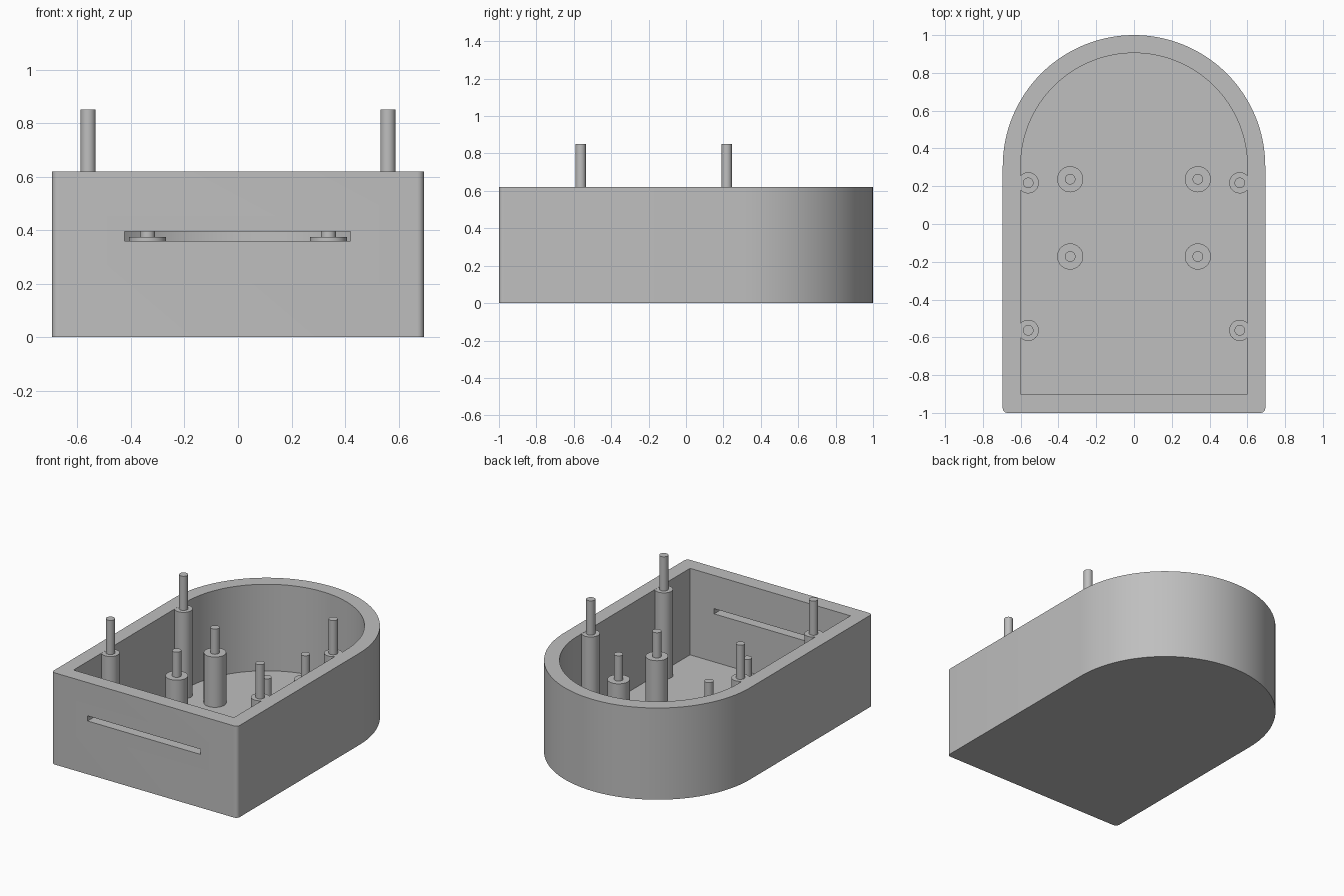
import bpy
import bmesh
from math import sin, cos, pi, radians

if "Cube" in bpy.data.objects:
    bpy.data.objects.remove(bpy.data.objects["Cube"], do_unlink=True)

# Single plain plastic colour
grey = bpy.data.materials.new("grey_plastic")
grey.use_nodes = True
colour = (0.52, 0.52, 0.52, 1)
grey.diffuse_color = colour
grey.node_tree.nodes["Principled BSDF"].inputs["Base Color"].default_value = colour

HEIGHT = 0.62
FLOOR = 0.035
ARC_Y = 0.305


def activate(obj):
    bpy.ops.object.select_all(action='DESELECT')
    obj.select_set(True)
    bpy.context.view_layer.objects.active = obj


def smooth(obj):
    activate(obj)
    bpy.ops.object.shade_smooth_by_angle(angle=radians(30))


def arc(cx, cy, r, start, end, steps):
    angles = [start + (end - start) * i / steps for i in range(steps + 1)]
    return [(cx + r * cos(a), cy + r * sin(a)) for a in angles]


def prism(name, outline, z0, z1):
    bm = bmesh.new()
    base = bm.faces.new([bm.verts.new((x, y, z0)) for x, y in outline])
    top = bmesh.ops.extrude_face_region(bm, geom=[base])["geom"]
    bmesh.ops.translate(bm, vec=(0, 0, z1 - z0),
                        verts=[v for v in top if isinstance(v, bmesh.types.BMVert)])
    bmesh.ops.recalc_face_normals(bm, faces=bm.faces)
    mesh = bpy.data.meshes.new(name)
    bm.to_mesh(mesh)
    bm.free()
    mesh.materials.append(grey)
    obj = bpy.data.objects.new(name, mesh)
    bpy.context.collection.objects.link(obj)
    return obj


def cut(target, cutter):
    mod = target.modifiers.new("cut", 'BOOLEAN')
    mod.operation = 'DIFFERENCE'
    mod.solver = 'EXACT'
    mod.object = cutter
    activate(target)
    bpy.ops.object.modifier_apply(modifier=mod.name)
    bpy.data.objects.remove(cutter, do_unlink=True)


# Box with a half-round back and small rounded front corners
W, R = 0.695, 0.025
outer = (arc(0, ARC_Y, W, 0, pi, 64)
         + arc(-W + R, -1 + R, R, pi, 1.5 * pi, 6)
         + arc(W - R, -1 + R, R, 1.5 * pi, 2 * pi, 6))
shell = prism("case_shell", outer, 0, HEIGHT)

# Cavity with square front corners
inner = arc(0, ARC_Y, 0.6, 0, pi, 64) + [(-0.6, -0.9), (0.6, -0.9)]
cut(shell, prism("cavity_cutter", inner, FLOOR, HEIGHT + 0.2))

# Slot through the front wall
slot = [(-0.425, -1.1), (0.42, -1.1), (0.42, -0.8), (-0.425, -0.8)]
cut(shell, prism("slot_cutter", slot, 0.36, 0.395))
smooth(shell)


# Stepped posts: a wide standoff with a thin pin on top
def post(name, x, y, radius, shoulder, tip):
    steps = ((0, FLOOR - 0.01), (radius, FLOOR - 0.01), (radius, shoulder),
             (0.028, shoulder), (0.028, tip), (0, tip))
    bm = bmesh.new()
    verts = [bm.verts.new((r, 0, z)) for r, z in steps]
    edges = [bm.edges.new(pair) for pair in zip(verts, verts[1:])]
    bmesh.ops.spin(bm, geom=verts + edges, cent=(0, 0, 0), axis=(0, 0, 1),
                   angle=2 * pi, steps=32)
    bmesh.ops.remove_doubles(bm, verts=bm.verts, dist=0.0001)
    bmesh.ops.recalc_face_normals(bm, faces=bm.faces)
    mesh = bpy.data.meshes.new(name)
    bm.to_mesh(mesh)
    bm.free()
    mesh.materials.append(grey)
    obj = bpy.data.objects.new(name, mesh)
    obj.location = (x, y, 0)
    bpy.context.collection.objects.link(obj)
    smooth(obj)


for side, sign in (("left", 1), ("right", -1)):
    for place, y in (("front", -0.563), ("back", 0.218)):
        post(f"{place}_{side}_wall_post", sign * 0.56, y, 0.056, HEIGHT - 0.001, 0.85)
    for place, y in (("front", -0.172), ("back", 0.237)):
        post(f"{place}_{side}_board_post", sign * 0.338, y, 0.069, 0.375, 0.545)
